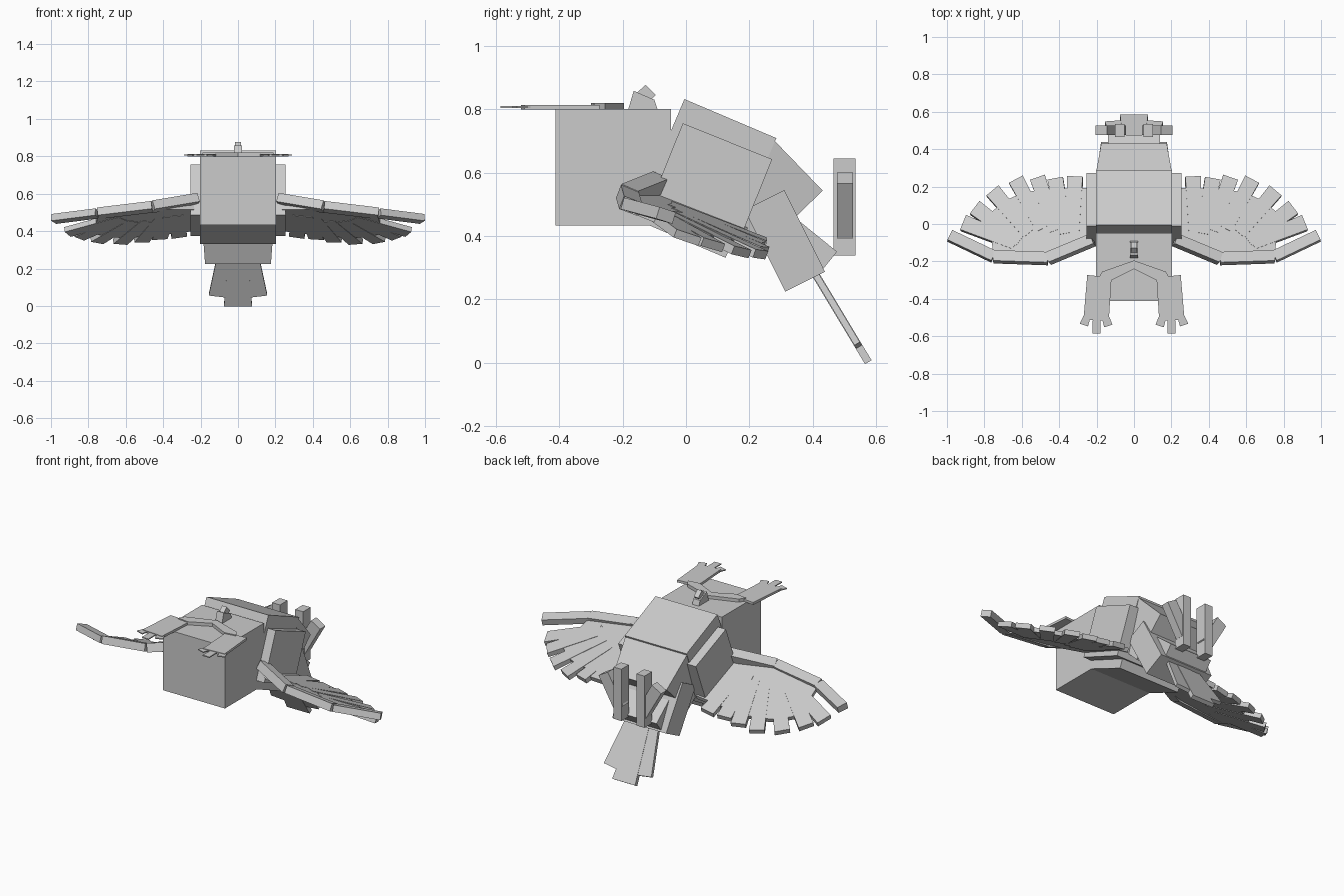
import bpy, bmesh
from math import radians, cos, sin
from mathutils import Vector

cube = bpy.data.objects.get("Cube")
if cube:
    bpy.data.objects.remove(cube)

grey = bpy.data.materials.new("plain_grey")
grey.use_nodes = True
GREY = (0.6, 0.6, 0.6, 1)
grey.diffuse_color = GREY
grey.node_tree.nodes["Principled BSDF"].inputs["Base Color"].default_value = GREY


def solid(name, near, far, mirror=False):
    """Closed solid between two matching outlines."""
    bm = bmesh.new()
    a = [bm.verts.new(p) for p in near]
    b = [bm.verts.new(p) for p in far]
    n = len(a)
    bm.faces.new(a)
    bm.faces.new(b[::-1])
    for i in range(n):
        j = (i + 1) % n
        bm.faces.new((a[j], a[i], b[i], b[j]))
    bmesh.ops.recalc_face_normals(bm, faces=bm.faces)
    mesh = bpy.data.meshes.new(name)
    bm.to_mesh(mesh)
    bm.free()
    mesh.materials.append(grey)
    obj = bpy.data.objects.new(name, mesh)
    bpy.context.collection.objects.link(obj)
    if mirror:
        obj.modifiers.new("Mirror", 'MIRROR').use_mirror_merge = False
    return obj


def block(name, outline):
    """Side outline of (y, z, half width) points, spanning the centre line."""
    return solid(name, [(w, y, z) for y, z, w in outline],
                 [(-w, y, z) for y, z, w in outline])


def plate(name, pts, origin, u, v, thick, mirror=True):
    """Flat outline in the plane of u and v, thickened both ways."""
    o, u, v = Vector(origin), Vector(u), Vector(v)
    half = u.cross(v).normalized() * thick / 2
    flat = [o + u * a + v * b for a, b in pts]
    return solid(name, [p + half for p in flat], [p - half for p in flat], mirror)


def bar(name, a, b, up, w0, w1, height):
    """Straight tapered bar from a to b, mirrored."""
    a, b = Vector(a), Vector(b)
    side = up.cross(b - a).normalized() / 2
    lift = (b - a).cross(side).normalized() * height / 2
    ends = [a - side * w0, b - side * w1, b + side * w1, a + side * w0]
    return solid(name, [p + lift for p in ends], [p - lift for p in ends], True)


def rect(name, corner, angle, length, depth, w0, w1):
    """Box tilted in side view, with top front corner and taper to the back."""
    y, z = corner
    c, s = cos(radians(angle)), sin(radians(angle))
    return block(name, [(y, z, w0), (y + length * c, z - length * s, w1),
                        (y + length * c - depth * s, z - length * s - depth * c, w1),
                        (y - depth * s, z - depth * c, w0)])


X, Y, Z = (1, 0, 0), (0, 1, 0), (0, 0, 1)

# Head, body and rump blocks
block("head", [(-.412, .433, .203), (-.047, .433, .203),
               (-.047, .80, .203), (-.412, .80, .203)])
rect("body", (-.005, .832), 23, .315, .41, .203, .203)
rect("body_sides", (-.01, .756), 22, .304, .29, .255, .255)
rect("rump", (.275, .705), 46, .225, .28, .203, .175)
rect("tail_base", (.31, .545), 63.5, .288, .14, .195, .176)
rect("tail_root", (.36, .445), 39, .15, .08, .14, .14)

# Tail feathers, lying in one sloping plane
tail = ((.405, .285), (0, .515, -.857))
for name, pts, mirror in (
        ("tail_middle_feather", [(-.05, 0), (.05, 0), (.075, .33), (-.075, .33)], False),
        ("tail_side_feather", [(.03, 0), (.108, 0), (.156, .262), (.06, .275)], True)):
    plate(name, pts, (0,) + tail[0], X, tail[1], .02 if mirror else .024, mirror)

# Upright posts and splayed struts behind the rump
plate("post", [(.05, .338), (.102, .338), (.102, .645), (.05, .645)],
      (0, .5, 0), X, Z, .07)
plate("strut", [(.145, .60), (.205, .565), (.104, .39), (.044, .425)],
      (0, .502, 0), X, Z, .05)

# Beak pieces on the crown
block("beak_base", [(y, z, .022) for y, z in
                    ((-.182, .80), (-.165, .858), (-.10, .83), (-.09, .80))])
block("beak_tip", [(y, z, .015) for y, z in
                   ((-.155, .852), (-.127, .877), (-.095, .845), (-.12, .82))])

# Legs, feet and claws lying flat on the crown
plate("leg", [(0, -.195), (.17, -.255), (.19, -.29), (.12, -.30), (0, -.24)],
      (0, 0, .808), X, Y, .022)
plate("foot", [(.12, -.285), (.25, -.273), (.27, -.51), (.135, -.52)],
      (0, 0, .806), X, Y, .014)
for i, (x, y, dx) in enumerate(((.155, -.545, -.018), (.2, -.585, 0), (.25, -.54, .018))):
    plate(f"claw_{i + 1}", [(x - .02, -.49), (x + .02, -.49),
                            (x + dx + .022, y + dx * .4), (x + dx - .022, y - dx * .4)],
          (0, 0, .807), X, Y, .006)

# Wing arms
up = Vector((.13, .39, 1)).normalized()
arm = [(.22, -.085, .57), (.46, -.185, .53), (.75, -.175, .495), (.985, -.063, .465)]
for i, name in enumerate(("upper_arm", "forearm", "wing_tip")):
    bar(name, arm[i], arm[i + 1], up, .06, .06, .05 - i * .006)

# Wing surface, in a plane sloping back and outward
u, v = (1, 0, -.13), (0, 1, -.39)
base = (0, 0, .53 + .13 * .46 - .39 * .19)
plate("wing_sheet", [(.2, -.09), (.46, -.19), (.75, -.17), (.76, -.09), (.8, -.03), (.76, .06),
                     (.69, .12), (.6, .16), (.5, .18), (.4, .185), (.2, .19)],
      base, u, v, .024)

# Fanned wing feathers: tip position and heading
feathers = [(.315, .25, 92), (.42, .24, 80), (.515, .245, 71), (.63, .235, 62),
            (.755, .175, 50), (.85, .085, 37), (.912, .005, 22)]
for i, (x, y, heading) in enumerate(feathers):
    d = Vector((cos(radians(heading)), sin(radians(heading))))
    n = Vector((-d.y, d.x)) * .042
    tip = Vector((x, y))
    root = tip - d * .3
    plate(f"wing_feather_{i + 1}", [root - n * .8, tip - n, tip + n, root + n * .8],
          base, u, v, .028)
